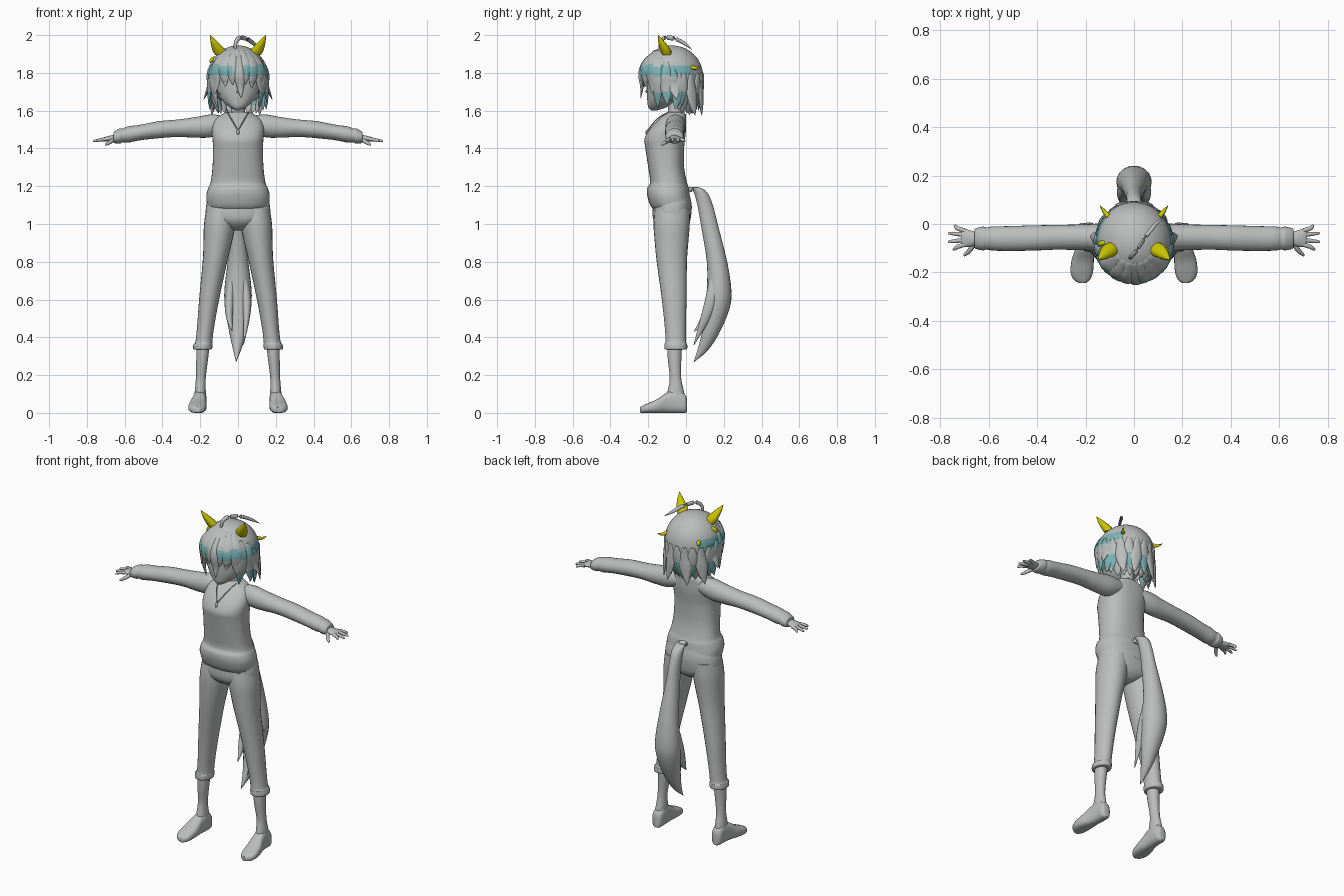
import bpy, bmesh, math
from mathutils import Vector

X, Y, Z = Vector((1, 0, 0)), Vector((0, 1, 0)), Vector((0, 0, 1))


def material(name, rgb):
    m = bpy.data.materials.new(name)
    m.diffuse_color = (*rgb, 1)
    return m


GREY = material("grey", (0.5, 0.51, 0.51))
YELLOW = material("yellow", (0.6, 0.57, 0.0))
TEAL = material("teal", (0.2, 0.45, 0.46))


def finish(name, bm, mats, rule=None, angle=50):
    bmesh.ops.recalc_face_normals(bm, faces=bm.faces)
    me = bpy.data.meshes.new(name)
    for m in mats:
        me.materials.append(m)
    for f in bm.faces:
        f.smooth = True
        if rule:
            f.material_index = int(rule(f.calc_center_median()))
    bm.to_mesh(me)
    bm.free()
    me.set_sharp_from_angle(angle=math.radians(angle))
    ob = bpy.data.objects.new(name, me)
    bpy.context.collection.objects.link(ob)
    return ob


def smooth_rows(rows, steps):
    """Catmull-Rom interpolation of the cross-section rows."""
    out = []
    n = len(rows)
    for i in range(n - 1):
        p = [rows[max(0, min(n - 1, i + k))] for k in (-1, 0, 1, 2)]
        for s in range(steps):
            t = s / steps
            out.append([0.5 * (2 * b + (c - a) * t + (2 * a - 5 * b + 4 * c - d) * t * t
                               + (3 * b - a - 3 * c + d) * t ** 3) for a, b, c, d in zip(*p)])
    return out + [list(rows[-1])]


def loft(name, rows, u=None, v=None, mats=(GREY,), n=24, steps=4, power=1.0, rule=None):
    """Skin elliptical rings; rows are x, y, z, half size on u, half size on v."""
    rows = smooth_rows(rows, steps)
    bm = bmesh.new()
    rings = []
    for i, (x, y, z, a, b) in enumerate(rows):
        c = Vector((x, y, z))
        uu, vv = u, v
        if u is None:
            t = Vector(rows[min(i + 1, len(rows) - 1)][:3]) - Vector(rows[max(i - 1, 0)][:3])
            t.normalize()
            uu = t.cross(Y if abs(t.y) < 0.8 else X).normalized()
            vv = t.cross(uu)
        a, b = max(a, 0.0008), max(b, 0.0008)
        ring = []
        for k in range(n):
            co, si = math.cos(2 * math.pi * k / n), math.sin(2 * math.pi * k / n)
            ring.append(bm.verts.new(c + uu * a * math.copysign(abs(co) ** power, co)
                                     + vv * b * math.copysign(abs(si) ** power, si)))
        rings.append(ring)
    for r, q in zip(rings, rings[1:]):
        for k in range(n):
            bm.faces.new((r[k], r[(k + 1) % n], q[(k + 1) % n], q[k]))
    bm.faces.new(rings[0])
    bm.faces.new(rings[-1])
    return finish(name, bm, mats, rule)


def column(name, rows, **kw):
    """Horizontal rings from z, x centre, half width, front y, back y."""
    return loft(name, [(x, (f + b) / 2, z, a, (b - f) / 2) for z, x, a, f, b in rows], X, Y, **kw)


# Sweater, hips and neck
column("sweater", [
    (1.075, 0, .15, -.17, .03), (1.10, 0, .163, -.19, .03), (1.15, 0, .168, -.205, .02),
    (1.19, 0, .158, -.205, .015), (1.22, 0, .145, -.19, .005), (1.30, 0, .135, -.20, -.01),
    (1.40, 0, .132, -.215, -.01), (1.45, 0, .135, -.22, -.005), (1.50, 0, .138, -.195, 0),
    (1.55, 0, .125, -.15, 0), (1.575, 0, .095, -.12, 0), (1.592, 0, .06, -.10, -.01)],
    n=40, power=.85)
column("hips", [(.965, 0, .03, -.11, -.02), (.99, 0, .10, -.15, .01), (1.03, 0, .165, -.175, .025),
                (1.10, 0, .168, -.175, .03), (1.15, 0, .15, -.17, .02)], n=40, power=.85)
column("neck", [(1.56, 0, .045, -.095, -.01), (1.61, 0, .036, -.095, -.02),
                (1.68, 0, .036, -.10, -.02)])

# Necklace
for s in (-1, 1):
    loft("necklace_cord", [(s * .055, -.098, 1.59, .003, .003), (s * .035, -.155, 1.555, .003, .003),
                           (0, -.203, 1.495, .003, .003)], n=6)
loft("pendant", [(0, -.205, 1.50, .002, .002), (0, -.209, 1.487, .009, .006),
                 (0, -.209, 1.47, .002, .002)], X, Y, n=10)

for s in (-1, 1):
    # Trouser leg with turned cuff
    column("trouser_leg", [
        (1.08, s * .09, .078, -.165, .02), (1.0, s * .097, .083, -.172, .02),
        (.90, s * .108, .075, -.165, .012), (.80, s * .122, .065, -.155, .005),
        (.60, s * .153, .053, -.128, .002), (.45, s * .172, .045, -.112, 0),
        (.375, s * .181, .045, -.108, 0), (.365, s * .185, .050, -.114, .006),
        (.34, s * .187, .050, -.114, .006), (.335, s * .187, .042, -.105, -.002)])
    # Ankle and foot
    column("ankle", [(.37, s * .184, .036, -.10, -.02), (.28, s * .19, .031, -.096, -.025),
                     (.18, s * .197, .026, -.086, -.025), (.10, s * .20, .03, -.10, -.008),
                     (.04, s * .20, .032, -.10, -.005)])
    loft("foot", [(s * .20, .005, .04, .018, .036), (s * .20, -.008, .05, .031, .050),
                  (s * .20, -.05, .06, .034, .060), (s * .205, -.10, .054, .037, .054),
                  (s * .212, -.15, .037, .046, .037), (s * .216, -.20, .026, .046, .026),
                  (s * .215, -.23, .019, .034, .019), (s * .213, -.244, .016, .014, .014)],
         X, Z, power=.75)

    # Sleeve with a gathered cuff
    loft("sleeve", [
        (s * .06, -.055, 1.53, .045, .04), (s * .14, -.055, 1.52, .055, .06),
        (s * .22, -.055, 1.512, .053, .055), (s * .32, -.055, 1.507, .051, .046),
        (s * .42, -.058, 1.499, .052, .045), (s * .52, -.06, 1.484, .051, .041),
        (s * .58, -.06, 1.474, .050, .043), (s * .61, -.06, 1.469, .046, .037),
        (s * .625, -.06, 1.466, .049, .040), (s * .655, -.06, 1.459, .042, .031),
        (s * .66, -.06, 1.458, .033, .024)], Y, Z)
    # Palm, fingers and thumb
    loft("palm", [(s * .64, -.06, 1.455, .022, .018), (s * .675, -.06, 1.452, .033, .016),
                  (s * .705, -.057, 1.449, .037, .012), (s * .715, -.056, 1.447, .03, .008)], Y, Z)
    for y0, y1, tip in ((-.085, -.105, .75), (-.066, -.073, .768), (-.045, -.038, .768),
                        (-.027, -.008, .745)):
        loft("finger", [(s * .70, y0, 1.449, .010, .010), (s * .73, (y0 + y1) / 2, 1.445, .009, .009),
                        (s * (tip - .006), y1, 1.439, .006, .006), (s * tip, y1, 1.437, .001, .001)], n=10)
    loft("thumb", [(s * .66, -.08, 1.447, .011, .011), (s * .68, -.11, 1.432, .010, .010),
                   (s * .70, -.128, 1.42, .006, .006), (s * .704, -.131, 1.418, .001, .001)], n=10)

    # Pointed ear
    loft("ear", [(s * .088, -.10, 1.895, .034, .026), (s * .103, -.11, 1.925, .034, .028),
                 (s * .127, -.13, 1.965, .019, .017), (s * .147, -.147, 2.0, .001, .001)],
         X, Y, mats=(YELLOW,), n=16)
    # Small yellow hair tips at the back
    loft("yellow_hair_tip", [(s * .105, .03, 1.83, .012, .012), (s * .125, .055, 1.825, .008, .008),
                             (s * .14, .075, 1.835, .001, .001)], mats=(YELLOW,), n=8)

# Ear ring on one ear
loft("ear_ring", [(-.11, -.075, 1.88, .009, .009), (-.135, -.08, 1.872, .011, .011),
                  (-.148, -.088, 1.855, .005, .005)], mats=(YELLOW,), n=10)

# Face
column("face", [(1.602, 0, .012, -.185, -.15), (1.62, 0, .045, -.20, -.10), (1.655, 0, .085, -.205, -.05),
                (1.70, 0, .11, -.208, -.02), (1.77, 0, .125, -.207, .0), (1.85, 0, .11, -.19, .0)], n=32)
loft("nose", [(0, -.203, 1.715, .004, .003), (0, -.210, 1.70, .007, .006),
              (0, -.204, 1.692, .003, .002)], X, Y, n=8)

# Hair cap with the face and neck openings removed
CY, CZ, RX, RY, RZ = -.075, 1.785, .157, .165, .16


def band(c):
    return 1.785 < c.z < 1.84 + .006 * math.sin(c.y * 90) and abs(c.x) > .025 and c.y < .04


bm = bmesh.new()
bmesh.ops.create_uvsphere(bm, u_segments=48, v_segments=36, radius=1)
for vert in bm.verts:
    vert.co = Vector((vert.co.x * RX, vert.co.y * RY + CY, vert.co.z * RZ + CZ))
cut = [f for f in bm.faces if (f.calc_center_median().z < 1.655) or
       (f.calc_center_median().z < 1.82 and f.calc_center_median().y < -.165)]
bmesh.ops.delete(bm, geom=cut, context='FACES')
finish("hair_cap", bm, (GREY, TEAL), band)


def lock(name, deg, z0, z1, width, flare, tipped=False, bend=0):
    """Flat tapering strand that follows the head; 0 degrees is the front."""
    a = math.radians(deg)
    out, side = Vector((math.sin(a), -math.cos(a), 0)), Vector((math.cos(a), math.sin(a), 0))
    rows = []
    for t, w in ((0, .3), (.25, .8), (.5, 1), (.75, .7), (.9, .35), (1, 0)):
        z = z0 + (z1 - z0) * t
        f = math.sqrt(max(.1, 1 - ((z - CZ) / RZ) ** 2))
        if z < 1.74:
            f = .96 + (flare - .96) * min(1, (1.74 - z) / max(.01, 1.74 - z1)) ** 1.3
        c = Vector((out.x * RX * f, CY + out.y * RY * f, z)) + side * bend * t * t
        rows.append((*c, width * w, .012 * w + .001))
    loft(name, rows, side, out, mats=(GREY, TEAL), n=10,
         rule=lambda c: band(c) or (tipped and 1.625 < c.z < 1.70))


# Fringe
for deg, tip, w, bend in ((-48, 1.69, .04, -.01), (-30, 1.725, .036, .012), (-14, 1.735, .03, .01),
                          (2, 1.665, .028, .012), (17, 1.735, .03, -.008), (32, 1.72, .036, -.01),
                          (48, 1.69, .04, .01)):
    lock("fringe_lock", deg, 1.92, tip, w, 1.0, bend=bend)
# Long side locks and flicked ends
for s in (-1, 1):
    lock("side_lock", s * 62, 1.88, 1.615, .034, .82, s > 0, -s * .012)
    lock("side_lock", s * 78, 1.86, 1.63, .036, 1.0, True, s * .01)
    lock("side_flick", s * 92, 1.82, 1.66, .034, 1.16, False, s * .02)
    lock("side_flick", s * 104, 1.80, 1.605, .032, .95, True, -s * .02)
# Back locks in two layers
for i in range(9):
    deg = 112 + i * 17
    lock("back_lock", deg, 1.80, 1.60 - .025 * (i % 2), .034, 1.04 if i % 2 else .85, i % 2 == 0,
         .02 if i % 3 else -.02)
    lock("nape_lock", deg + 6, 1.72, 1.585, .03, .68, i % 2 == 1)

# Curled strand on top of the head
loft("top_strand", [(-.015, -.14, 1.91, .006, .006), (-.012, -.135, 1.96, .010, .008),
                    (.01, -.11, 1.986, .012, .008), (.05, -.05, 1.978, .012, .008),
                    (.09, .0, 1.95, .009, .007), (.125, .03, 1.925, .001, .001)], n=10)

# Tail with a split tip
column("tail", [(1.17, 0, .02, 0, .03), (1.195, 0, .026, .015, .06), (1.17, 0, .032, .04, .11),
                (1.10, 0, .032, .06, .142), (1.0, 0, .036, .078, .168), (.80, 0, .055, .11, .218),
                (.65, 0, .072, .11, .24), (.55, 0, .068, .10, .23), (.42, 0, .045, .083, .175),
                (.33, -.005, .02, .06, .115), (.27, -.01, .001, .04, .044)])
for s, tip in ((-1, .43), (1, .36)):
    column("tail_side_tip", [(.70, s * .035, .02, .12, .18), (.60, s * .045, .026, .10, .17),
                             (.50, s * .045, .017, .075, .13), (tip, s * .03, .001, .04, .044)], n=14)
